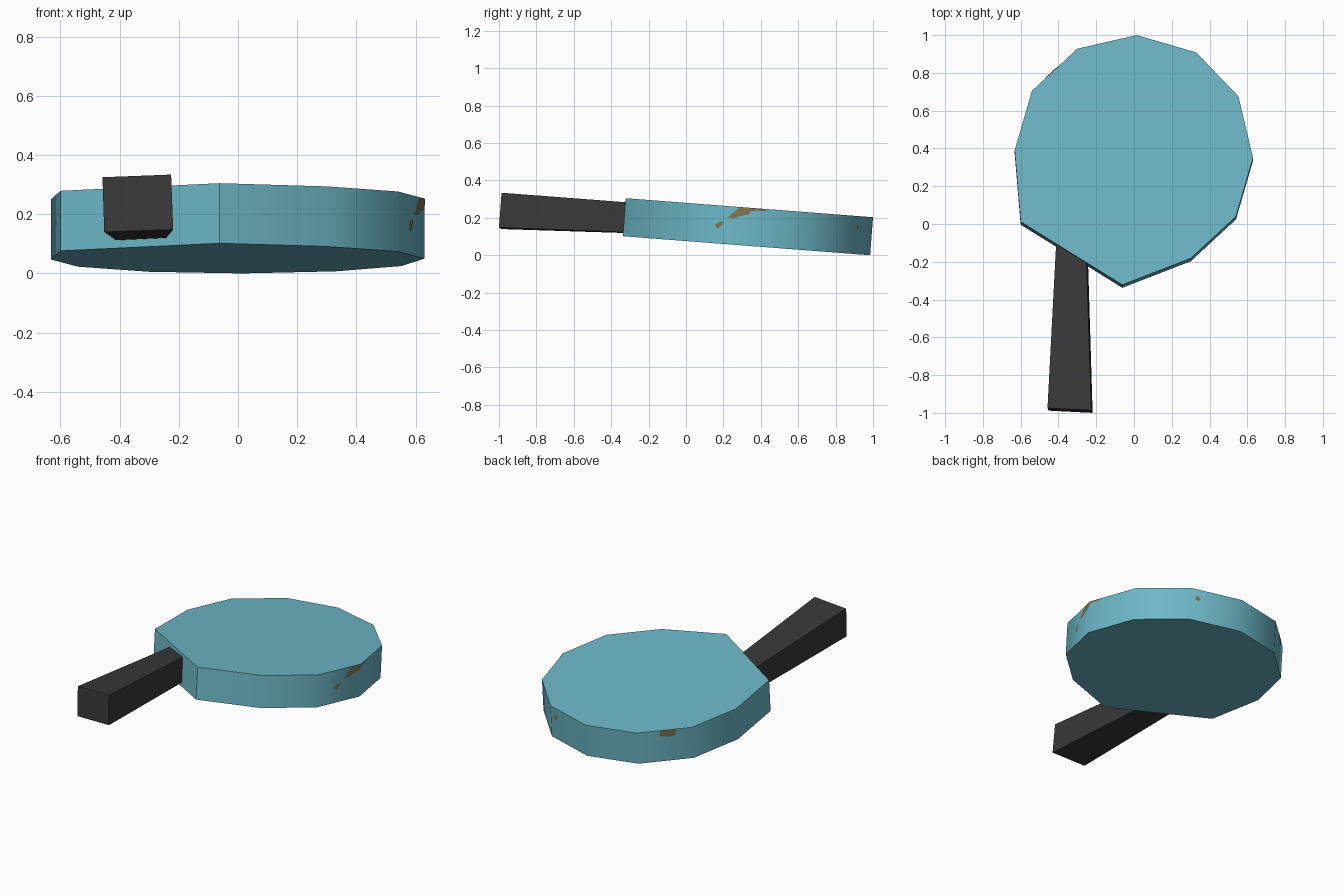
import bpy, bmesh, math
from mathutils import Vector

if "Cube" in bpy.data.objects:
    bpy.data.objects.remove(bpy.data.objects["Cube"])


def material(name, rgb):
    m = bpy.data.materials.new(name)
    m.diffuse_color = (*rgb, 1)
    m.use_nodes = True
    m.node_tree.nodes["Principled BSDF"].inputs["Base Color"].default_value = m.diffuse_color
    return m


TEAL = material("teal paint", (0.152, 0.48, 0.57))
DARK = material("dark grey rubber", (0.04, 0.04, 0.04))
RUST = material("worn brown", (0.21, 0.175, 0.08))


def finish(name, bm, mat):
    me = bpy.data.meshes.new(name)
    bm.to_mesh(me)
    bm.free()
    ob = bpy.data.objects.new(name, me)
    bpy.context.collection.objects.link(ob)
    me.materials.append(mat)
    return ob


def loft(name, ring_a, ring_b, mat):
    """Closed solid between two matching rings of points."""
    bm = bmesh.new()
    a = [bm.verts.new(p) for p in ring_a]
    b = [bm.verts.new(p) for p in ring_b]
    bm.faces.new(a)
    bm.faces.new(b)
    for i in range(len(a)):
        j = (i + 1) % len(a)
        bm.faces.new((a[i], a[j], b[j], b[i]))
    bmesh.ops.recalc_face_normals(bm, faces=bm.faces)
    return finish(name, bm, mat)


# Head: irregular disc tilted down towards the back
OUTLINE = [(-0.632, 0.39), (-0.54, 0.705), (-0.30, 0.928), (0.015, 1.0),
           (0.33, 0.908), (0.553, 0.675), (0.63, 0.35), (0.54, 0.04),
           (0.30, -0.182), (-0.062, -0.322), (-0.60, 0.012)]
DOWN = Vector((0, -0.077, -1))
top = [Vector((x, y, 0.203 + 0.077 * (1 - y))) for x, y in OUTLINE]
head = loft("head", top, [p + DOWN * 0.203 for p in top], TEAL)
bpy.context.view_layer.objects.active = head
head.select_set(True)
bpy.ops.object.shade_smooth_by_angle(angle=math.radians(40))
head.select_set(False)

# Handle: square bar tapering into the head
loft("handle",
     [(-0.458, -0.975, 0.325), (-0.226, -0.986, 0.334),
      (-0.219, -1.0, 0.148), (-0.452, -0.988, 0.140)],
     [(-0.411, -0.08, 0.257), (-0.255, -0.08, 0.265),
      (-0.247, -0.08, 0.115), (-0.411, -0.08, 0.111)], DARK)


# Worn patches: thin plates on the rim, given as (fraction along side, depth)
def patch(name, side, shape):
    a, b = top[side], top[(side + 1) % len(top)]
    e = b - a
    out = DOWN.cross(e).normalized()
    if out.dot((a + b) / 2 - Vector((0, 0.35, 0.2))) < 0:
        out = -out
    bm = bmesh.new()
    f = bm.faces.new([bm.verts.new(a + e * t + DOWN * d + out * 0.002)
                      for t, d in shape])
    f.normal_update()
    if f.normal.dot(out) < 0:
        f.normal_flip()
    finish(name, bm, RUST)


patch("large_wear_patch", 6, [(0, 0.002), (0.20, 0.002), (0.32, 0.038), (0.39, 0.062),
                              (0.28, 0.062), (0.20, 0.05), (0.03, 0.035), (0, 0.018)])
patch("large_wear_patch_end", 5, [(1, 0.002), (1, 0.018), (0.92, 0.012),
                                  (0.75, 0.012), (0.80, 0.002)])
patch("wear_chip_right", 6, [(0.45, 0.083), (0.53, 0.088), (0.60, 0.103),
                             (0.56, 0.125), (0.49, 0.108)])
patch("wear_patch_back_left", 1, [(0.30, 0.002), (0.58, 0.002), (0.60, 0.035),
                                  (0.45, 0.045), (0.32, 0.04)])
patch("wear_chip_back", 3, [(0.91, 0.05), (0.85, 0.045), (0.80, 0.055),
                            (0.83, 0.075), (0.89, 0.07)])
